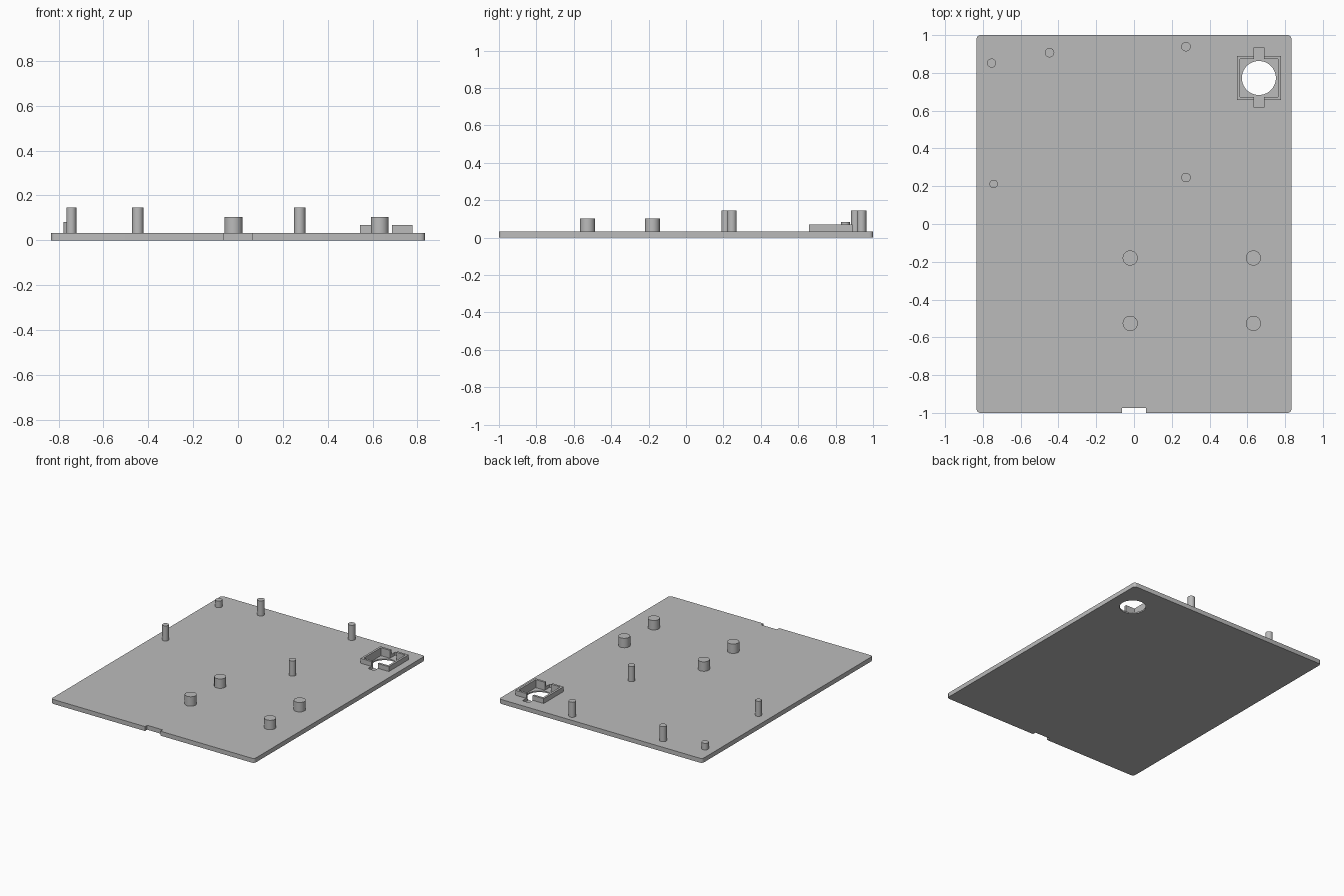
import bpy, bmesh, math

if "Cube" in bpy.data.objects:
    bpy.data.objects.remove(bpy.data.objects["Cube"], do_unlink=True)

grey = bpy.data.materials.new("plain grey")
grey.use_nodes = True
grey.diffuse_color = (0.5, 0.5, 0.5, 1)
grey.node_tree.nodes["Principled BSDF"].inputs["Base Color"].default_value = (0.5, 0.5, 0.5, 1)


def add_object(name, bm):
    mesh = bpy.data.meshes.new(name)
    bm.to_mesh(mesh)
    bm.free()
    mesh.materials.append(grey)
    ob = bpy.data.objects.new(name, mesh)
    bpy.context.collection.objects.link(ob)
    return ob


def box(name, x, y, width, depth, z0, z1, corner=0):
    bm = bmesh.new()
    bmesh.ops.create_cube(bm, size=1)
    for v in bm.verts:
        v.co = (x + v.co.x * width, y + v.co.y * depth, z0 + (v.co.z + 0.5) * (z1 - z0))
    if corner:
        upright = [e for e in bm.edges if abs(e.verts[0].co.z - e.verts[1].co.z) > 0.001]
        bmesh.ops.bevel(bm, geom=upright, offset=corner, segments=4, profile=0.5, affect='EDGES')
    return add_object(name, bm)


def cylinder(name, x, y, radius, z0, z1, sides=32):
    bm = bmesh.new()
    bmesh.ops.create_cone(bm, cap_ends=True, segments=sides, radius1=radius, radius2=radius, depth=z1 - z0)
    bmesh.ops.translate(bm, verts=bm.verts, vec=(x, y, (z0 + z1) / 2))
    return add_object(name, bm)


def smooth(ob):
    bpy.ops.object.select_all(action='DESELECT')
    ob.select_set(True)
    bpy.context.view_layer.objects.active = ob
    bpy.ops.object.shade_smooth_by_angle(angle=math.radians(30))


def cut(ob, cutters):
    bpy.context.view_layer.objects.active = ob
    for cutter in cutters:
        mod = ob.modifiers.new("cut", 'BOOLEAN')
        mod.operation = 'DIFFERENCE'
        mod.solver = 'EXACT'
        mod.object = cutter
        bpy.ops.object.modifier_apply(modifier=mod.name)


TOP = 0.033
FLOOR = 0.01
CX, CY = 0.661, 0.773

# Base plate and the raised square frame around the round opening
plate = box("base_plate", 0, 0, 1.667, 2, 0, TOP, corner=0.02)
frame = box("socket_frame", CX, CY, 0.233, 0.233, TOP, 0.069)

# Cutters: square pocket, cross slot, round opening, front edge notch
pocket = box("pocket_cutter", CX, CY, 0.201, 0.201, FLOOR, 0.2)
slot = box("slot_cutter", CX, CY + 0.002, 0.053, 0.318, FLOOR, 0.2)
opening = cylinder("opening_cutter", CX, CY, 0.09, -0.1, 0.2, 64)
notch = box("notch_cutter", 0, -1.0, 0.126, 0.052, -0.1, 0.2)
cut(plate, [pocket, slot, opening, notch])
cut(frame, [pocket, slot])
for helper in (pocket, slot, opening, notch):
    bpy.data.objects.remove(helper, do_unlink=True)
smooth(plate)

# Thin locating pegs: x, y, radius, top height
pegs = [(-0.447, 0.907, 0.025, 0.145), (0.275, 0.939, 0.025, 0.145),
        (0.275, 0.246, 0.025, 0.145), (-0.743, 0.212, 0.022, 0.145),
        (-0.754, 0.852, 0.024, 0.082)]
for i, (x, y, radius, top) in enumerate(pegs):
    smooth(cylinder(f"peg_{i + 1}", x, y, radius, TOP, top))

# Four wide standoffs in a rectangle
for side, x in (("right", -0.02), ("left", 0.632)):
    for end, y in (("front", -0.526), ("back", -0.18)):
        smooth(cylinder(f"standoff_{end}_{side}", x, y, 0.04, TOP, 0.103))
